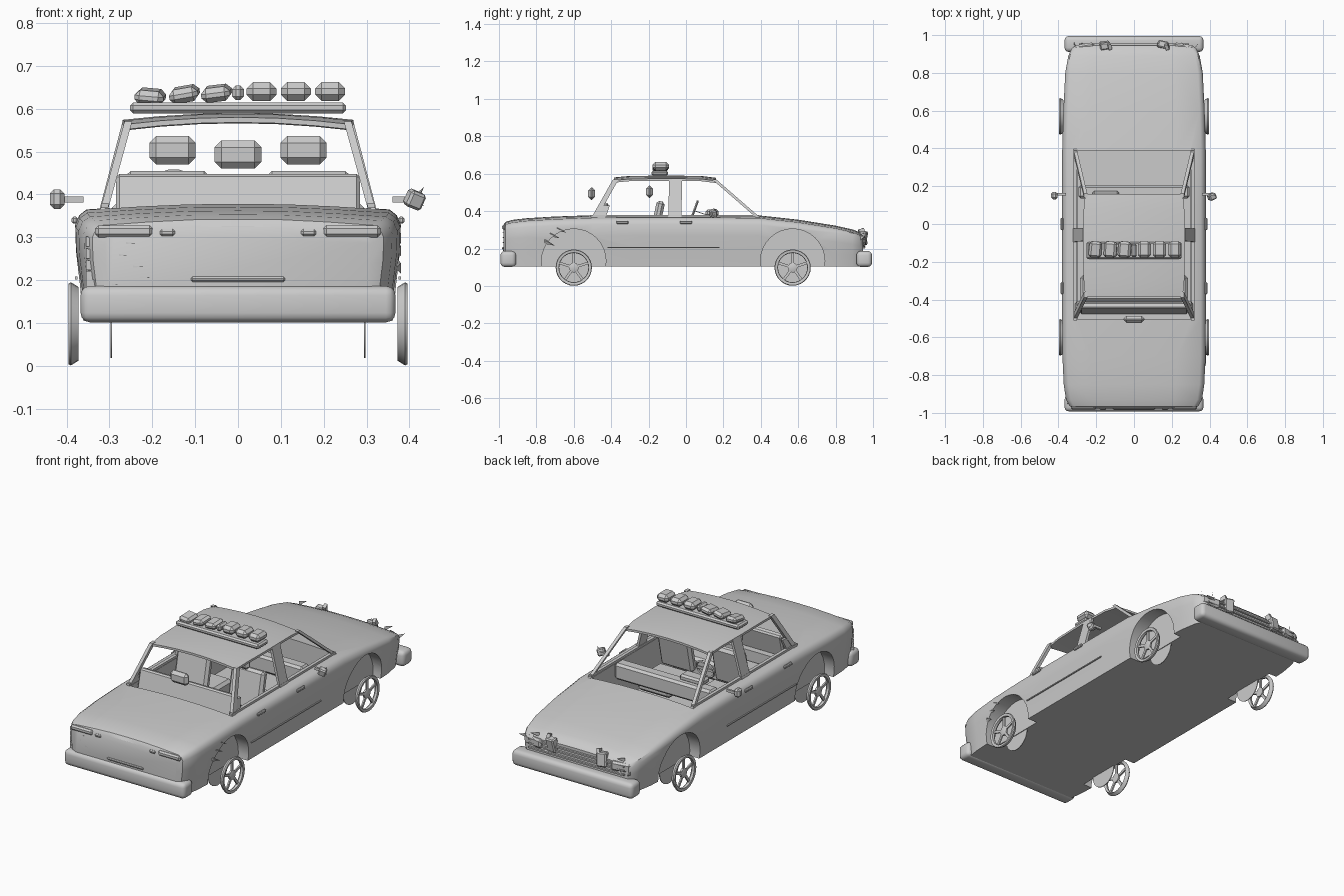
import bpy, bmesh, math, random
from mathutils import Vector, Matrix

if "Cube" in bpy.data.objects:
    bpy.data.objects.remove(bpy.data.objects["Cube"])
random.seed(4)


def finish(bm, name, smooth=True):
    bmesh.ops.recalc_face_normals(bm, faces=bm.faces)
    me = bpy.data.meshes.new(name)
    bm.to_mesh(me)
    bm.free()
    ob = bpy.data.objects.new(name, me)
    bpy.context.collection.objects.link(ob)
    bpy.ops.object.select_all(action='DESELECT')
    ob.select_set(True)
    bpy.context.view_layer.objects.active = ob
    if smooth:
        bpy.ops.object.shade_smooth_by_angle(angle=math.radians(35))
    return ob


def box(name, c, s, bevel=0.0, rot=(0, 0, 0), seg=1):
    bm = bmesh.new()
    bmesh.ops.create_cube(bm, size=1)
    bmesh.ops.scale(bm, vec=s, verts=bm.verts)
    if bevel:
        bmesh.ops.bevel(bm, geom=bm.edges[:], offset=bevel, segments=seg, affect='EDGES', profile=0.5)
    for i, ax in enumerate('XYZ'):
        bmesh.ops.rotate(bm, verts=bm.verts, matrix=Matrix.Rotation(math.radians(rot[i]), 3, ax))
    bmesh.ops.translate(bm, vec=c, verts=bm.verts)
    return finish(bm, name, seg > 1)


def bar(name, p, q, w, t):
    """Rectangular strut from p to q: w along the car, t across it."""
    bm = bmesh.new()
    vs = [[bm.verts.new(Vector(e) + Vector((sx * t / 2, sy * w / 2, 0)))
           for sx, sy in ((-1, -1), (1, -1), (1, 1), (-1, 1))] for e in (p, q)]
    loft(bm, vs)
    return finish(bm, name, False)


def loft(bm, rings, caps=True):
    for a, b in zip(rings, rings[1:]):
        n = len(a)
        for i in range(n):
            bm.faces.new((a[i], a[(i + 1) % n], b[(i + 1) % n], b[i]))
    if caps:
        bm.faces.new(rings[0])
        bm.faces.new(rings[-1])


def revolve(name, prof, centre, n=24, closed=False):
    """Lathe (x, radius) pairs around the x axis."""
    bm = bmesh.new()
    rings = [[bm.verts.new((centre[0] + x, centre[1] + r * math.cos(2 * math.pi * i / n),
                            centre[2] + r * math.sin(2 * math.pi * i / n))) for i in range(n)] for x, r in prof]
    loft(bm, rings + rings[:1] if closed else rings, not closed)
    return finish(bm, name)


def cut(ob, cutter):
    m = ob.modifiers.new('cut', 'BOOLEAN')
    m.operation, m.solver, m.object = 'DIFFERENCE', 'EXACT', cutter
    bpy.context.view_layer.objects.active = ob
    bpy.ops.object.modifier_apply(modifier=m.name)
    bpy.data.objects.remove(cutter)


def shard(name, base, tip, w):
    """Torn sheet metal spike."""
    bm = bmesh.new()
    b, t = Vector(base), Vector(tip)
    v = [bm.verts.new(b + Vector(o)) for o in ((0, 0, w), (0, 0, -w), (0.012, 0.012, 0))] + [bm.verts.new(t)]
    for f in ((0, 1, 2), (0, 1, 3), (1, 2, 3), (2, 0, 3)):
        bm.faces.new([v[i] for i in f])
    finish(bm, name, False)


# Body shell: (y, half width, top height) stations
stations = [(-.977, .31, .325), (-.965, .34, .342), (-.93, .36, .353), (-.85, .372, .362), (-.7, .379, .371),
            (-.5, .38, .378), (-.2, .38, .379), (.1, .38, .379), (.39, .38, .377), (.6, .374, .354),
            (.8, .364, .322), (.89, .348, .302), (.93, .33, .286), (.945, .31, .27)]
bm = bmesh.new()
rings = []
for y, w, t in stations:
    h = t - .105
    half = [(w * .95, .105), (w * .97, .105 + h * .3), (w * .995, .105 + h * .6), (w, .105 + h * .82),
            (w * .975, .105 + h * .9), (w * .93, t - .014), (w * .6, t - .006), (w * .3, t - .001)]
    sec = half + [(0, t)] + [(-x, z) for x, z in reversed(half)]
    rings.append([bm.verts.new((x, y, z)) for x, z in sec])
loft(bm, rings)
body = finish(bm, 'body_shell')

# Cabin opening and wheel arches
cut(body, box('cabin_cut', (0, -.01, .35), (.6, .80, .4)))
cut(body, box('shelf_cut', (0, -.44, .42), (.6, .13, .2)))
AXLES = (-.60, .57)
for y in AXLES:
    for s in (-1, 1):
        cut(body, revolve('arch_cut', [(0, .172), (s * .2, .172)], (s * .302, y, .133), 32))
bpy.context.view_layer.objects.active = body
body.select_set(True)
bpy.ops.object.shade_smooth_by_angle(angle=math.radians(35))

# Wheels: open tapered tyre band, rim, hub, five spokes and an inner disc
for y in AXLES:
    for s in (-1, 1):
        c = (s * .372, y, .098)
        revolve('tyre_band', [(0, .086), (s * .018, .097), (s * .024, .094), (s * .022, .08), (s * .01, .078)],
                c, 28, True)
        revolve('hub', [(s * .005, .026), (s * .016, .026), (s * .02, .014)], c, 14)
        for k in range(5):
            a = 2 * math.pi * k / 5 + math.pi / 2
            box('spoke', (s * .384, y + .052 * math.cos(a), .098 + .052 * math.sin(a)),
                (.008, .062, .014), rot=(math.degrees(a), 0, 0))
        revolve('inner_disc', [(0, .085), (s * .004, .085)], (s * .294, y, .103), 24)

# Bumpers
for y in (-.95, .953):
    box('bumper', (0, y, .144), (.735, .084, .085), .022, seg=3)

# Roof panel, slightly crowned
bm = bmesh.new()
rings = []
for y, w, dz in ((-.385, .258, -.008), (-.3, .266, 0), (-.1, .27, .002), (.08, .266, 0), (.16, .258, -.01)):
    top = [(w * f, .588 + dz - .016 * f * f) for f in (-1, -.7, -.35, 0, .35, .7, 1)]
    sec = top + [(x, z - .012) for x, z in reversed(top)]
    rings.append([bm.verts.new((x, y, z)) for x, z in sec])
loft(bm, rings)
finish(bm, 'roof')

# Pillars and window sills
for s in (-1, 1):
    bar('front_pillar', (s * .312, .385, .366), (s * .256, .15, .57), .022, .018)
    bar('middle_pillar', (s * .316, -.06, .366), (s * .262, -.055, .572), .07, .014)
    bar('rear_pillar', (s * .312, -.49, .366), (s * .256, -.375, .57), .03, .018)
    bar('rear_quarter_panel', (s * .31, -.455, .366), (s * .296, -.432, .43), .05, .012)
    box('window_sill', (s * .311, -.06, .374), (.018, .9, .012))

# Roof light bar: six lamps, three of them knocked askew
box('light_bar_base', (0, -.14, .602), (.505, .09, .026), .008)
for x in (.055, .135, .215):
    box('lamp', (x, -.135, .64), (.07, .088, .044), .015)
for x, tilt, z in ((-.205, 5, .628), (-.125, -10, .634), (-.05, -7, .636)):
    box('broken_lamp', (x, -.135, z), (.068, .085, .034), .012, rot=(6, tilt, -5))
box('centre_lamp', (0, -.14, .637), (.028, .07, .034), .009)

# Front seats and headrests
for s in (-1, 1):
    box('seat_back', (s * .165, -.155, .35), (.2, .045, .21), .014, rot=(-12, 0, 0))
    box('seat_cushion', (s * .165, -.05, .22), (.2, .2, .08), .015)
    box('headrest', (s * .153, -.195, .503), (.108, .036, .066), .016)

# Rear bench and the block in the rear window
box('rear_bench_back', (0, -.445, .382), (.57, .035, .13), .008, rot=(-14, 0, 0))
box('rear_bench_cushion', (0, -.34, .22), (.57, .14, .1), .015)
box('rear_window_block', (0, -.505, .493), (.11, .038, .066), .016)

# Dashboard and steering wheel
box('dashboard', (0, .17, .335), (.59, .07, .09), .012)
box('instrument_hood', (-.15, .14, .39), (.14, .07, .035), .01)
bm = bmesh.new()
R = Matrix.Rotation(math.radians(70), 3, 'X')
tor = [[bm.verts.new(R @ Vector(((.052 + .006 * math.cos(b)) * math.cos(a), (.052 + .006 * math.cos(b)) * math.sin(a),
        .006 * math.sin(b))) + Vector((-.15, .045, .405))) for b in (0, 1.57, 3.14, 4.71)]
       for a in [2 * math.pi * i / 18 for i in range(18)]]
loft(bm, tor + tor[:1], False)
finish(bm, 'steering_wheel')
box('steering_spoke', (-.15, .045, .405), (.1, .008, .014))
bar('steering_column', (-.15, .05, .4), (-.15, .14, .37), .014, .014)

# Side mirrors, the right one broken
box('left_mirror', (-.422, .15, .389), (.034, .04, .046), .01)
box('right_mirror', (.412, .145, .388), (.04, .034, .04), .006, rot=(15, 20, 25))
for dz in (-.012, .004, .016):
    shard('mirror_shard', (.41, .15, .388), (.434, .15, .392 + dz * 1.6), .008)
for s in (-1, 1):
    box('mirror_arm', (s * .385, .158, .388), (.05, .012, .014))

# Tail lamps, reflectors and plate slot
for s in (-1, 1):
    box('tail_lamp', (s * .266, -.973, .314), (.135, .02, .028), .008)
    box('reflector', (s * .165, -.977, .311), (.035, .014, .016), .005)
box('plate_trim', (0, -.977, .202), (.22, .014, .012), .004)

# Door handles and side trim
for s in (-1, 1):
    for y in (-.34, .0):
        box('door_handle', (s * .381, y, .34), (.014, .065, .016), .004)
    box('side_trim', (s * .377, -.12, .205), (.006, .6, .006))

# Front end: grille slats, bent lamp brackets and torn nose edge
for z in (.205, .228, .251):
    box('grille_slat', (0, .948, z), (.58, .016, .008))
for x, r in ((-.155, 8), (.15, -12)):
    box('nose_bracket', (x, .945, .255), (.055, .038, .075), .006, rot=(r, 4, r))
    box('nose_bracket_tip', (x + .025, .94, .29), (.018, .03, .03), rot=(20, r, 15))
for s in (-1, 1):
    box('head_lamp', (s * .265, .938, .24), (.11, .03, .05), .01, rot=(0, 0, -s * 10))
    for k in range(4):
        x = s * (.2 + .04 * k)
        z = .2 + .085 * random.random()
        shard('nose_shard', (x, .93, z), (x + random.uniform(-.05, .05), .96, z + random.uniform(-.02, .02)), .012)

# Torn metal at the rear left corner and right rear arch
for z, tip in ((.29, -.24), (.262, -.26), (.235, -.22), (.21, -.2), (.193, -.28)):
    shard('tail_shard', (-.355, -.95, z), (tip, -.983, z - .004), .012)
for y, z in ((-.70, .31), (-.735, .28), (-.76, .24)):
    shard('arch_shard', (.368, y, z), (.381, y + .06, z - .025), .014)
